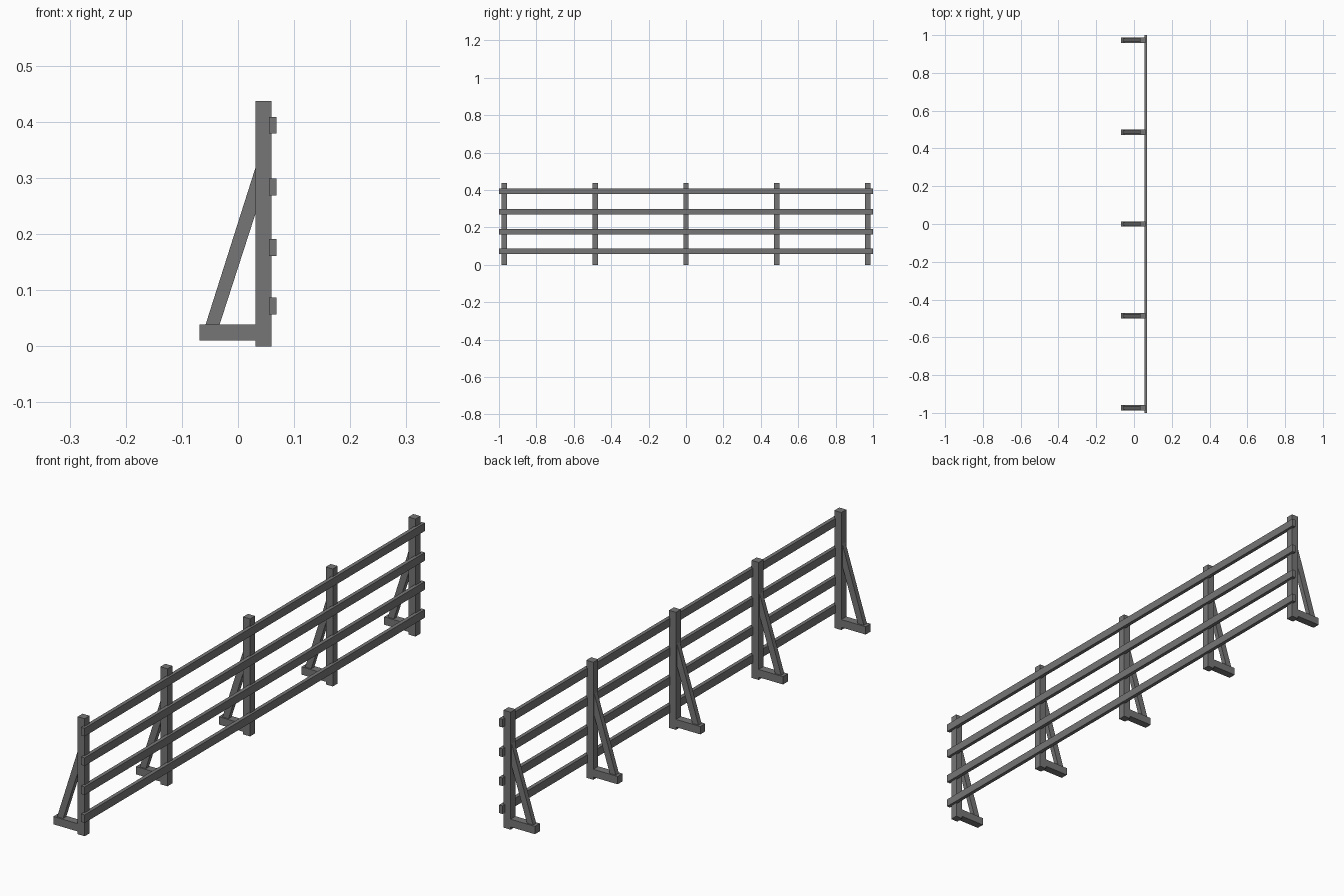
import bpy, bmesh

if "Cube" in bpy.data.objects:
    bpy.data.objects.remove(bpy.data.objects["Cube"])

wood = bpy.data.materials.new("grey wood")
wood.diffuse_color = (0.18, 0.18, 0.18, 1)
wood.use_nodes = True
wood.node_tree.nodes["Principled BSDF"].inputs["Base Color"].default_value = wood.diffuse_color


def prism(name, profile, y0, y1):
    """Extrude an (x, z) profile along y."""
    bm = bmesh.new()
    face = bm.faces.new([bm.verts.new((x, y0, z)) for x, z in profile])
    ext = bmesh.ops.extrude_face_region(bm, geom=[face])
    verts = [v for v in ext["geom"] if isinstance(v, bmesh.types.BMVert)]
    bmesh.ops.translate(bm, verts=verts, vec=(0, y1 - y0, 0))
    bmesh.ops.recalc_face_normals(bm, faces=bm.faces)
    mesh = bpy.data.meshes.new(name)
    bm.to_mesh(mesh)
    bm.free()
    mesh.materials.append(wood)
    obj = bpy.data.objects.new(name, mesh)
    bpy.context.collection.objects.link(obj)


def box(name, x0, x1, z0, z1, y0, y1):
    prism(name, [(x0, z0), (x1, z0), (x1, z1), (x0, z1)], y0, y1)


# Five posts, each with a foot and a slanted brace behind it
for i in range(-2, 3):
    y = i * 0.486
    n = i + 3
    box(f"post_{n}", 0.031, 0.06, 0, 0.437, y - 0.0145, y + 0.0145)
    box(f"foot_{n}", -0.069, 0.031, 0.01, 0.039, y - 0.0145, y + 0.0145)
    prism(f"brace_{n}", [(-0.058, 0.038), (-0.033, 0.038),
                         (0.032, 0.239), (0.032, 0.321)], y - 0.009, y + 0.009)

# Four long rails, let slightly into the front of the posts
for n, z in enumerate((0.072, 0.176, 0.284, 0.394), 1):
    box(f"rail_{n}", 0.055, 0.069, z - 0.015, z + 0.015, -1, 1)
